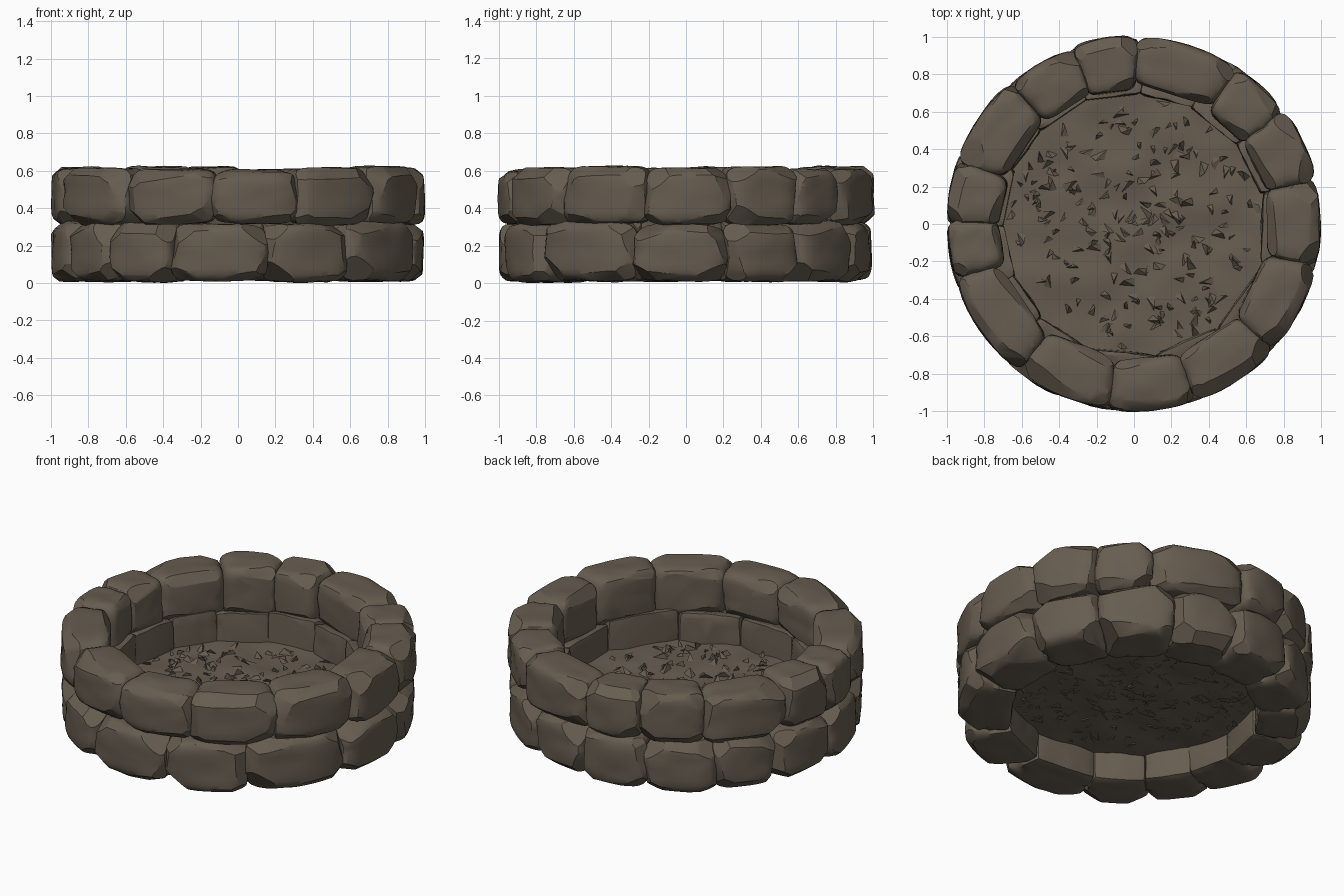
import bpy, bmesh, math, random
from mathutils import Vector, noise

if "Cube" in bpy.data.objects:
    bpy.data.objects.remove(bpy.data.objects["Cube"])

random.seed(7)
stone_mat = bpy.data.materials.new("brown_grey_stone")
stone_mat.diffuse_color = (0.135, 0.109, 0.080, 1)
stone_mat.use_nodes = True
stone_mat.node_tree.nodes["Principled BSDF"].inputs["Base Color"].default_value = stone_mat.diffuse_color


def finish(bm, name, angle=30):
    bmesh.ops.recalc_face_normals(bm, faces=bm.faces)
    mesh = bpy.data.meshes.new(name)
    bm.to_mesh(mesh)
    bm.free()
    mesh.materials.append(stone_mat)
    ob = bpy.data.objects.new(name, mesh)
    bpy.context.collection.objects.link(ob)
    bpy.context.view_layer.objects.active = ob
    ob.select_set(True)
    bpy.ops.object.shade_smooth_by_angle(angle=math.radians(angle))
    ob.select_set(False)
    return ob


def rounded(p, power):
    """Pull a cube point in [-1, 1] onto a rounded box."""
    big = max(abs(c) for c in p)
    return p * big / sum(abs(c) ** power for c in p) ** (1 / power)


def chip(bm, direction, keep):
    """Slice a flat facet off the stone along a direction."""
    d = Vector(direction).normalized()
    reach = max(v.co.dot(d) for v in bm.verts)
    bmesh.ops.bisect_plane(bm, geom=bm.verts[:] + bm.edges[:] + bm.faces[:],
                           plane_co=d * reach * keep, plane_no=d, clear_outer=True)
    rim = [e for e in bm.edges if e.is_boundary]
    bmesh.ops.holes_fill(bm, edges=rim, sides=0)


def stone(name, a0, a1, r_in, r_out, z0, z1, inner_rise, top_course):
    bm = bmesh.new()
    bmesh.ops.create_cube(bm, size=2)
    bmesh.ops.subdivide_edges(bm, edges=bm.edges, cuts=9, use_grid_fill=True)
    seed = Vector([random.uniform(-50, 50) for _ in range(3)])
    for v in bm.verts:
        # squarer on the inner side of the lower course
        p = rounded(v.co, 14 if v.co.y < 0 and not top_course else 6)
        p *= 1.0 + 0.06 * noise.noise(p * 1.1 + seed) + 0.03 * noise.noise(p * 2.5 + seed)
        v.co = p
    # chiselled corners and upper / lower outer edges
    for sx in (-1, 1):
        for sz in (-1, 1):
            chip(bm, (sx * random.uniform(.5, 1), random.uniform(.3, .9),
                      sz * random.uniform(.5, 1)), random.uniform(.82, .95))
        chip(bm, (sx, random.uniform(.3, .9), random.uniform(-.3, .3)),
             random.uniform(.9, .98))
    chip(bm, (random.uniform(-.4, .4), .8, 1), random.uniform(.86, .96))
    chip(bm, (random.uniform(-.3, .3), .8, -1), random.uniform(.88, .97))
    if top_course:
        chip(bm, (random.uniform(-.3, .3), -1, .8), random.uniform(.86, .94))
        chip(bm, (random.uniform(-.2, .2), -1, -.8), random.uniform(.84, .9))
    chip(bm, (random.uniform(-.08, .08), -1, random.uniform(-.05, .05)), .94)
    # fit exactly to its cell, then bend round the ring with a straight inner face
    lo = [min(v.co[i] for v in bm.verts) for i in range(3)]
    hi = [max(v.co[i] for v in bm.verts) for i in range(3)]
    half = math.radians(a1 - a0) / 2 + 0.016
    mid = math.radians(a0 + a1) / 2
    for v in bm.verts:
        u, w, h = [(v.co[i] - lo[i]) / (hi[i] - lo[i]) for i in range(3)]
        da = (2 * u - 1) * half
        r = (r_in / math.cos(da)) * (1 - w) + r_out * w
        top = z1 + inner_rise * max(0, 1 - 2 * w)
        v.co = (r * math.cos(mid + da), r * math.sin(mid + da), z0 + (top - z0) * h)
    finish(bm, name)


# two courses of stones: joint angles in degrees
lower = [-17, 13.5, 38, 64, 87, 111, 135, 156, 181, 203, 225, 248, 279.5, 308, 343]
upper = [-13, 14, 37, 56, 89.5, 109, 131, 160.5, 179.5, 197, 232, 262, 289, 318, 347]
for label, joints, r_in, z0, z1, rise, is_top in (
        ("lower_stone", lower, 0.68, 0.0, 0.325, 0.05, False),
        ("upper_stone", upper, 0.71, 0.305, 0.617, 0.0, True)):
    for i, (a, b) in enumerate(zip(joints, joints[1:])):
        stone(f"{label}_{i + 1}", a, b, r_in + random.uniform(-.01, .01),
              random.uniform(.995, 1.012), z0 + random.uniform(0, .01),
              z1 + random.uniform(-.008, .012), rise, is_top)


# uneven earth floor
def ground(x, y):
    return 0.18 + 0.02 * noise.noise(Vector((x * 5, y * 5, 2)))


bm = bmesh.new()
bmesh.ops.create_grid(bm, x_segments=40, y_segments=40, size=0.72)
for v in bm.verts:
    x, y = v.co.x / 0.72, v.co.y / 0.72
    v.co.x = 0.72 * x * math.sqrt(1 - y * y / 2)
    v.co.y = 0.72 * y * math.sqrt(1 - x * x / 2)
    v.co.z = ground(v.co.x, v.co.y)
finish(bm, "earth_floor", 40)

# broken flakes lifting off the floor: a low side and one raised jagged edge
bm = bmesh.new()
for _ in range(200):
    r, a = 0.67 * math.sqrt(random.random()), random.uniform(0, math.tau)
    x, y = r * math.cos(a), r * math.sin(a)
    size, turn = random.uniform(.025, .06), random.uniform(0, math.tau)
    base = Vector((x, y, ground(x, y) - 0.004))
    pts = [base + Vector((math.cos(turn + t) * size * k, math.sin(turn + t) * size * k, 0))
           for t, k in ((0, 1.1), (2.4, .6), (3.9, .7))]
    lean = turn + random.uniform(-1, 1)
    pts.append(base + Vector((math.cos(lean) * size * .7, math.sin(lean) * size * .7,
                              random.uniform(.015, .045))))
    vs = [bm.verts.new(p) for p in pts]
    for f in ((0, 1, 2), (0, 1, 3), (1, 2, 3), (2, 0, 3)):
        bm.faces.new([vs[i] for i in f])
finish(bm, "floor_shards", 20)
